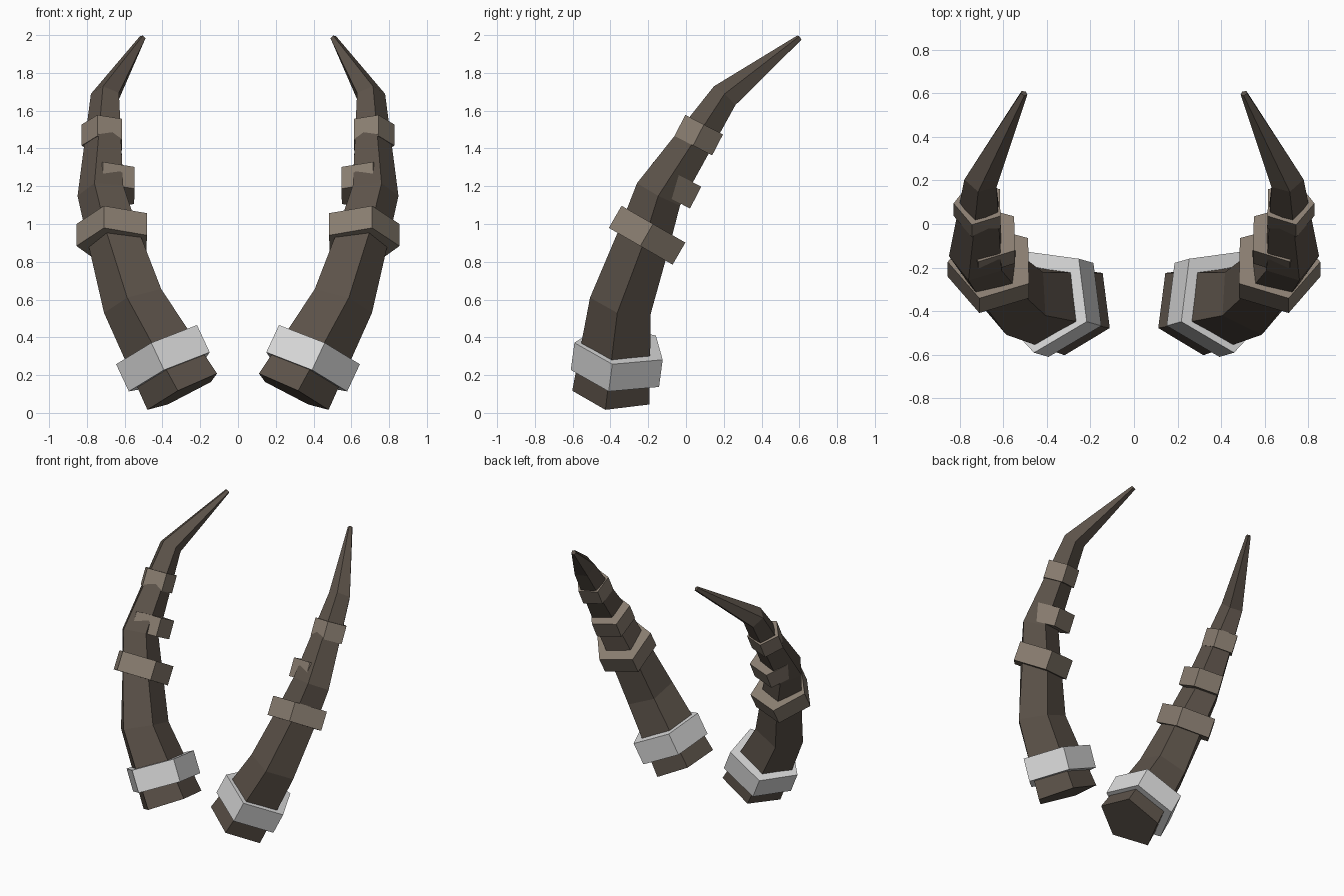
import bpy, bmesh, math
from mathutils import Vector

if "Cube" in bpy.data.objects:
    bpy.data.objects.remove(bpy.data.objects["Cube"])


def material(name, rgb):
    m = bpy.data.materials.new(name)
    m.diffuse_color = (*rgb, 1)
    m.use_nodes = True
    m.node_tree.nodes["Principled BSDF"].inputs["Base Color"].default_value = m.diffuse_color
    return m


HORN = material("dark horn brown", (0.108, 0.086, 0.068))
BAND = material("light horn brown", (0.25, 0.205, 0.162))
METAL = material("silver grey", (0.70, 0.70, 0.70))


def pentagon(centre, axis, radius, twist):
    """Five points around an axis, the first one facing the front."""
    n = Vector(axis).normalized()
    u = Vector((0, -1, 0))
    u = (u - n * u.dot(n)).normalized()
    v = n.cross(u)
    pts = []
    for i in range(5):
        a = math.radians(twist + 72 * i)
        pts.append(Vector(centre) + radius * (math.cos(a) * u + math.sin(a) * v))
    return pts


def loft(name, sections, mat):
    """Join pentagon sections into a closed solid, mirrored across x."""
    bm = bmesh.new()
    loops = [[bm.verts.new(p) for p in pentagon(*s)] for s in sections]
    for a, b in zip(loops, loops[1:]):
        for i in range(5):
            j = (i + 1) % 5
            bm.faces.new((a[i], a[j], b[j], b[i]))
    bm.faces.new(loops[0][::-1])
    bm.faces.new(loops[-1])
    bmesh.ops.recalc_face_normals(bm, faces=bm.faces)
    me = bpy.data.meshes.new(name)
    bm.to_mesh(me)
    bm.free()
    me.materials.append(mat)
    ob = bpy.data.objects.new(name, me)
    bpy.context.collection.objects.link(ob)
    ob.modifiers.new("both_sides", 'MIRROR').use_mirror_merge = False
    return ob


def band(name, centre, axis, radius, height, twist, mat):
    c, n = Vector(centre), Vector(axis).normalized()
    loft(name, [(c + n * (s * height / 2), n, radius, twist) for s in (-1, 1)], mat)


# Curved tapering horns: centre, axis, radius, twist
loft("horns", [
    ((0.285, -0.385, 0.11), (0.45, 0.10, 0.89), 0.220, 7),
    ((0.545, -0.34, 0.585), (0.34, 0.22, 0.91), 0.175, 10),
    ((0.645, -0.225, 0.92), (0.18, 0.40, 0.90), 0.150, 17),
    ((0.715, -0.145, 1.16), (0.08, 0.46, 0.87), 0.135, 17),
    ((0.700, 0.205, 1.675), (-0.12, 0.66, 0.74), 0.080, 17),
    ((0.505, 0.600, 1.985), (-0.35, 0.70, 0.60), 0.017, 17),
], HORN)

# Metal collars near the base
band("base_collars", (0.385, -0.352, 0.285), (0.42, 0.12, 0.90), 0.252, 0.16, 7, METAL)

# Raised horn bands
band("lower_bands", (0.650, -0.205, 0.94), (0.0, 0.50, 0.866), 0.205, 0.135, 17, BAND)
band("middle_bands", (0.670, -0.075, 1.205), (0.0, 0.46, 0.89), 0.150, 0.13, 17, BAND)
band("upper_bands", (0.710, 0.068, 1.47), (0.0, 0.46, 0.89), 0.118, 0.125, 17, BAND)
